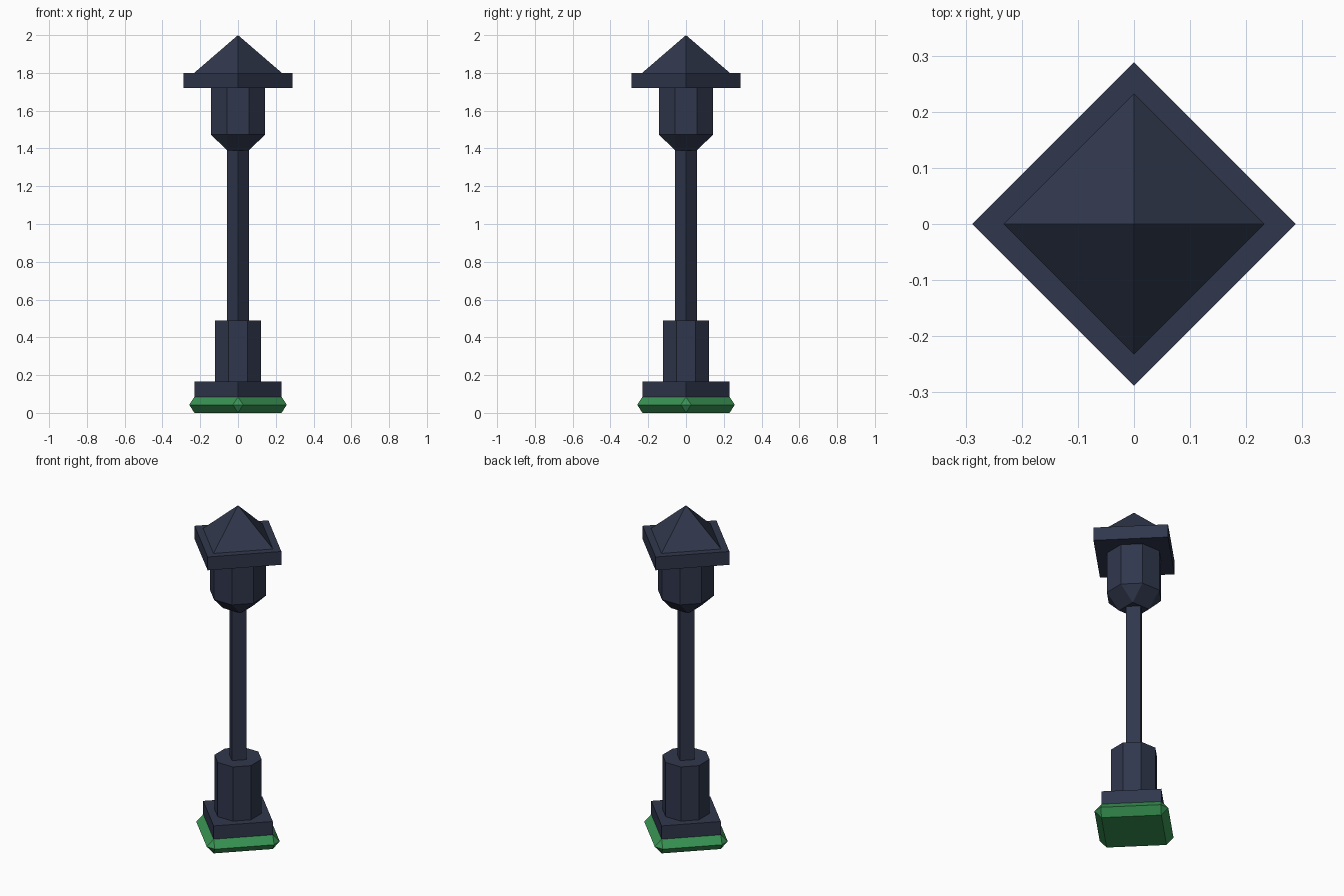
import bpy, bmesh, math

if "Cube" in bpy.data.objects:
    bpy.data.objects.remove(bpy.data.objects["Cube"])


def material(name, rgb):
    m = bpy.data.materials.new(name)
    m.diffuse_color = (*rgb, 1.0)
    m.use_nodes = True
    m.node_tree.nodes["Principled BSDF"].inputs["Base Color"].default_value = m.diffuse_color
    return m


NAVY = material("dark navy", (0.030, 0.039, 0.073))
GREEN = material("green", (0.040, 0.290, 0.085))


def ring(n, radius, z, turn=0.0):
    """Regular polygon of n points at height z."""
    return [(radius * math.cos(turn + math.tau * i / n),
             radius * math.sin(turn + math.tau * i / n), z) for i in range(n)]


def hull(name, points, mat):
    """Convex part from its corner points, with flat faces merged."""
    bm = bmesh.new()
    for p in points:
        bm.verts.new(p)
    bmesh.ops.convex_hull(bm, input=bm.verts)
    bmesh.ops.dissolve_limit(bm, angle_limit=math.radians(1),
                             verts=bm.verts, edges=bm.edges)
    bmesh.ops.recalc_face_normals(bm, faces=bm.faces)
    me = bpy.data.meshes.new(name)
    bm.to_mesh(me)
    bm.free()
    me.materials.append(mat)
    ob = bpy.data.objects.new(name, me)
    bpy.context.collection.objects.link(ob)
    return ob


def prism(name, n, radius, z0, z1, turn=0.0):
    return hull(name, ring(n, radius, z0, turn) + ring(n, radius, z1, turn), NAVY)


OCT = math.pi / 8                 # octagons have a flat side to the front
LAMP_R = 0.143 / math.cos(OCT)
POST_R = 0.121 / math.cos(OCT)

# Green foot: square top and bottom, wider middle with cut corners
R, OUT = 0.231, 0.027
middle = []
for sx, sy in ((1, 1), (1, -1), (-1, 1), (-1, -1)):
    middle += [(sx * (R + OUT), sy * OUT, 0.043), (sx * OUT, sy * (R + OUT), 0.043)]
hull("green_foot", ring(4, R, 0.0) + middle + ring(4, R, 0.085), GREEN)

# Base plate, octagonal pedestal and four-sided pole
prism("base_plate", 4, 0.231, 0.08, 0.165)
prism("pedestal", 8, POST_R, 0.165, 0.49, OCT)
prism("pole", 4, 0.057, 0.49, 1.39)

# Lantern: octagon above, tapering to a small square below
prism("lantern_body", 8, LAMP_R, 1.473, 1.72, OCT)
hull("lantern_taper", ring(8, LAMP_R, 1.473, OCT)
     + ring(4, 0.058 * math.sqrt(2), 1.39, math.pi / 4), NAVY)

# Roof: square eave plate and pyramid
prism("roof_eave", 4, 0.288, 1.72, 1.80)
hull("roof_pyramid", ring(4, 0.232, 1.80) + [(0, 0, 2.0)], NAVY)
